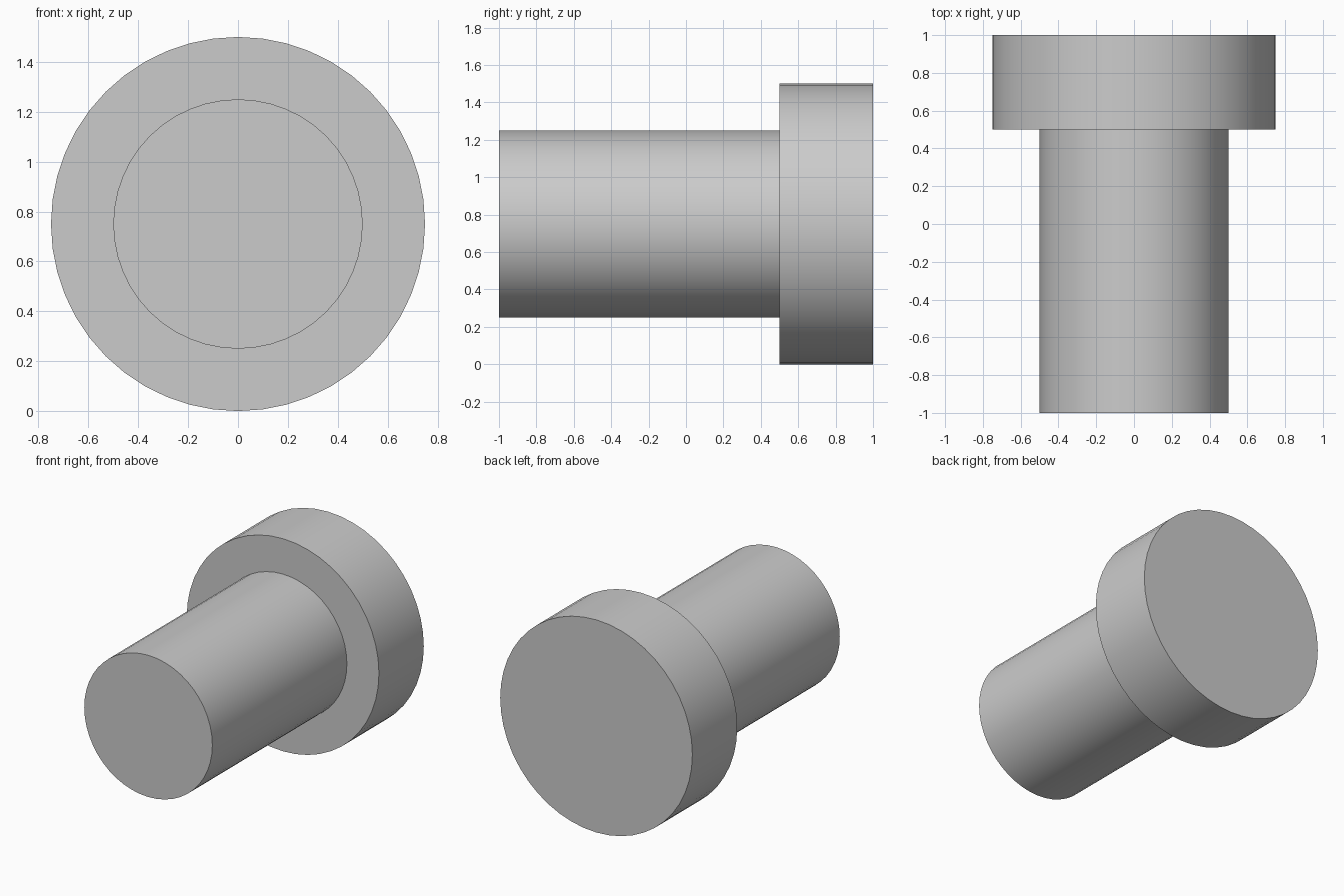
import bpy
import math

cube = bpy.data.objects.get("Cube")
if cube:
    bpy.data.objects.remove(cube, do_unlink=True)

SEGMENTS = 48
AXIS_HEIGHT = 0.75

# Plain grey for the whole bolt
grey = bpy.data.materials.new("grey")
grey.use_nodes = True
colour = (0.6, 0.6, 0.6, 1.0)
grey.diffuse_color = colour
grey.node_tree.nodes["Principled BSDF"].inputs["Base Color"].default_value = colour


def cylinder_along_y(name, radius, y_front, y_back):
    bpy.ops.mesh.primitive_cylinder_add(
        vertices=SEGMENTS, radius=radius, depth=y_back - y_front,
        location=(0, (y_front + y_back) / 2, AXIS_HEIGHT),
        rotation=(math.pi / 2, 0, 0))
    part = bpy.context.object
    part.name = name
    part.data.name = name
    part.data.materials.append(grey)
    bpy.ops.object.shade_smooth_by_angle(angle=math.radians(30))
    return part


# Long round shaft towards the front, wide round head at the back
cylinder_along_y("shaft", 0.5, -1.0, 0.5)
cylinder_along_y("head", 0.75, 0.5, 1.0)
